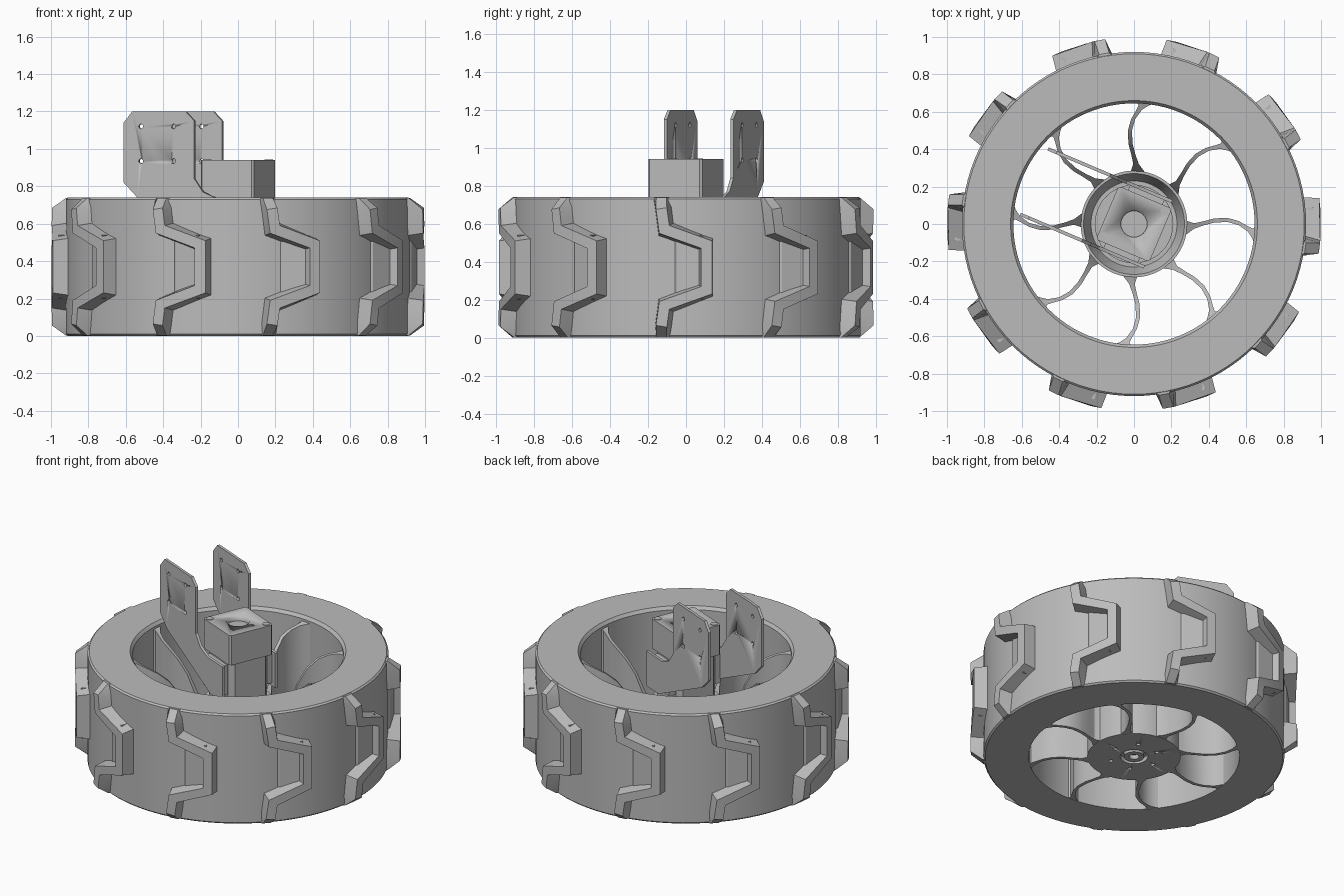
import bpy, bmesh
from math import sin, cos, pi, radians
from mathutils import Vector, Matrix

if "Cube" in bpy.data.objects:
    bpy.data.objects.remove(bpy.data.objects["Cube"], do_unlink=True)

grey = bpy.data.materials.new("grey_plastic")
grey.use_nodes = True
grey.diffuse_color = (0.5, 0.5, 0.5, 1)
grey.node_tree.nodes["Principled BSDF"].inputs["Base Color"].default_value = (0.5, 0.5, 0.5, 1)

MOTOR_TURN = Matrix.Rotation(radians(-23), 4, 'Z')


def finish(name, bm, matrix=None, smooth=30):
    """Turn a bmesh into a shaded object."""
    bmesh.ops.recalc_face_normals(bm, faces=bm.faces)
    if matrix:
        bm.transform(matrix)
    mesh = bpy.data.meshes.new(name)
    bm.to_mesh(mesh)
    bm.free()
    mesh.materials.append(grey)
    mesh.shade_smooth()
    mesh.set_sharp_from_angle(angle=radians(smooth))
    obj = bpy.data.objects.new(name, mesh)
    bpy.context.collection.objects.link(obj)
    return obj


def loft(name, sections, closed=False, matrix=None):
    """Skin a row of equal cross-sections, capped unless closed."""
    bm = bmesh.new()
    rows = [[bm.verts.new(p) for p in s] for s in sections]
    n = len(rows[0])
    pairs = list(zip(rows, rows[1:])) + ([(rows[-1], rows[0])] if closed else [])
    for a, b in pairs:
        for i in range(n):
            j = (i + 1) % n
            bm.faces.new((a[i], a[j], b[j], b[i]))
    if not closed:
        bm.faces.new(rows[0])
        bm.faces.new(rows[-1])
    return finish(name, bm, matrix)


def lathe(name, profile, steps=96):
    """Spin a closed (radius, height) profile around z."""
    turns = [2 * pi * k / steps for k in range(steps)]
    return loft(name, [[(r * cos(t), r * sin(t), z) for r, z in profile] for t in turns], True)


def cylinder(name, r, z0, z1, x=0, y=0, matrix=None, sides=32):
    rings = [[(x + r * cos(2 * pi * k / sides), y + r * sin(2 * pi * k / sides), z)
              for k in range(sides)] for z in (z0, z1)]
    return loft(name, rings, matrix=matrix)


def box(name, half, z0, z1, bevel, matrix):
    """Square block with cut vertical corners."""
    a, b = half, half - bevel
    outline = [(a, -b), (a, b), (b, a), (-b, a), (-a, b), (-a, -b), (-b, -a), (b, -a)]
    return loft(name, [[(x, y, z) for x, y in outline] for z in (z0, z1)], matrix=matrix)


def cut(obj, cutters):
    """Subtract the cutters and bake the result."""
    for c in cutters:
        mod = obj.modifiers.new("cut", 'BOOLEAN')
        mod.operation, mod.object, mod.solver = 'DIFFERENCE', c, 'EXACT'
        c.hide_render = True
    deps = bpy.context.evaluated_depsgraph_get()
    mesh = bpy.data.meshes.new_from_object(obj.evaluated_get(deps))
    obj.modifiers.clear()
    obj.data = mesh
    for c in cutters:
        bpy.data.objects.remove(c, do_unlink=True)


# Tyre with a small lip on the inner edge
lathe("tyre", [(0.91, 0), (0.92, 0.01), (0.92, 0.73), (0.91, 0.74), (0.66, 0.74),
               (0.645, 0.72), (0.645, 0)])

# Tread ridges: (arc offset, height, outer radius) along one bracket-shaped path
half = [(-0.135, 0.738, 0.925), (-0.125, 0.68, 1.0), (-0.11, 0.57, 1.0), (0.105, 0.49, 1.0)]
path = half + [(s, 0.74 - z, r) for s, z, r in reversed(half)]


def on_wheel(s, z, r, turn):
    t = turn + s / 0.96
    return (r * cos(t), r * sin(t), z)


def side_step(i):
    """Mitred sideways direction of the path at point i."""
    pts = [Vector(p[:2]) for p in path]
    dirs = [(b - a).normalized() for a, b in zip(pts, pts[1:])]
    if i in (0, len(pts) - 1):
        return Vector((1, 0))
    a, b = dirs[i - 1], dirs[i]
    m = (a + b).normalized()
    n = Vector((-m.y, m.x))
    return n / max(0.5, n.dot(Vector((-a.y, a.x))))


for k in range(10):
    turn = radians(36 * k)
    sections = []
    for i, (s, z, r) in enumerate(path):
        d = side_step(i)
        row = []
        for w, rad in ((-0.048, 0.905), (-0.028, r), (0.028, r), (0.048, 0.905)):
            row.append(on_wheel(s + d.x * w, z + d.y * w, rad, turn))
        sections.append(row)
    loft("tread_ridge", sections)
    # Sloping panel inside the bracket
    loft("tread_ramp", [[on_wheel(-0.08, z, 0.905, turn), on_wheel(-0.05, z, 0.93, turn),
                         on_wheel(0.09, z, 0.965, turn), on_wheel(0.09, z, 0.905, turn)]
                        for z in (0.2, 0.54)])

# Hub dish with a recessed axle and a ring of screw holes underneath
hub = lathe("hub", [(0.0005, 0.03), (0.085, 0.03), (0.085, 0), (0.285, 0), (0.285, 0.26),
                    (0.27, 0.26), (0.23, 0.15), (0.0005, 0.15)])
cut(hub, [cylinder("screw_hole", 0.013, -0.05, 0.06, 0.15 * cos(k * pi / 3),
                   0.15 * sin(k * pi / 3), sides=12) for k in range(6)])
lathe("axle_boss", [(0.03, 0.04), (0.03, 0), (0.062, 0), (0.062, 0.04)], 32)

# Curved spokes: radius, angle, half thickness, top height
stations = [(0.25, -4, 0.06, 0.15), (0.285, -4, 0.035, 0.27), (0.32, -2, 0.015, 0.37),
            (0.37, 0.5, 0.011, 0.49), (0.43, 2.5, 0.011, 0.58), (0.5, 2.5, 0.011, 0.64),
            (0.56, 0.5, 0.011, 0.67), (0.61, -2.5, 0.014, 0.69), (0.635, -4.5, 0.025, 0.7),
            (0.66, -5.5, 0.06, 0.71)]
for k in range(8):
    sections = []
    for r, deg, w, top in stations:
        t = radians(deg + 45 * k)
        p, side = Vector((r * cos(t), r * sin(t), 0)), Vector((-sin(t), cos(t), 0))
        sections.append([p + side * e + Vector((0, 0, z))
                         for e, z in ((-w, 0.002), (w, 0.002), (w, top), (-w, top))])
    loft("spoke", sections)

# Motor: round gearbox, square body and a wider cap
cylinder("gearbox", 0.21, 0.14, 0.42, sides=48)
box("motor_body", 0.14, 0.4, 0.75, 0.03, MOTOR_TURN)
cap = box("motor_cap", 0.155, 0.74, 0.94, 0.012, MOTOR_TURN)
cut(cap, [cylinder("cap_recess", 0.07, 0.91, 1.0)])
for sign in (-1, 1):
    cylinder("cap_screw", 0.022, 0.93, 0.944, sign * 0.125, sign * 0.125, MOTOR_TURN, 16)

# Side plates reaching up and back from the motor
outline = [(-0.58, 0.82), (-0.58, 1.14), (-0.53, 1.2), (-0.22, 1.2), (-0.17, 1.15),
           (-0.17, 0.84), (-0.12, 0.77), (-0.04, 0.735), (0.14, 0.735), (0.14, 0.5),
           (0.0, 0.5), (-0.5, 0.74)]
for side in (-1, 1):
    v = side * 0.19
    plate = loft("side_plate", [[(u, v + e, z) for u, z in outline] for e in (-0.009, 0.009)],
                 matrix=MOTOR_TURN)
    holes = []
    for u in (-0.48, -0.29):
        for z in (0.935, 1.12):
            place = MOTOR_TURN @ Matrix.Translation((u, v, z)) @ Matrix.Rotation(pi / 2, 4, 'X')
            holes.append(cylinder("plate_hole", 0.013, -0.05, 0.05, matrix=place, sides=12))
    cut(plate, holes)
    # Spacer joining the plate to the motor body
    loft("plate_spacer", [[(u, side * e, z) for e, z in
                           ((0.13, 0.52), (0.185, 0.52), (0.185, 0.72), (0.13, 0.72))]
                          for u in (-0.1, 0.1)], matrix=MOTOR_TURN)
